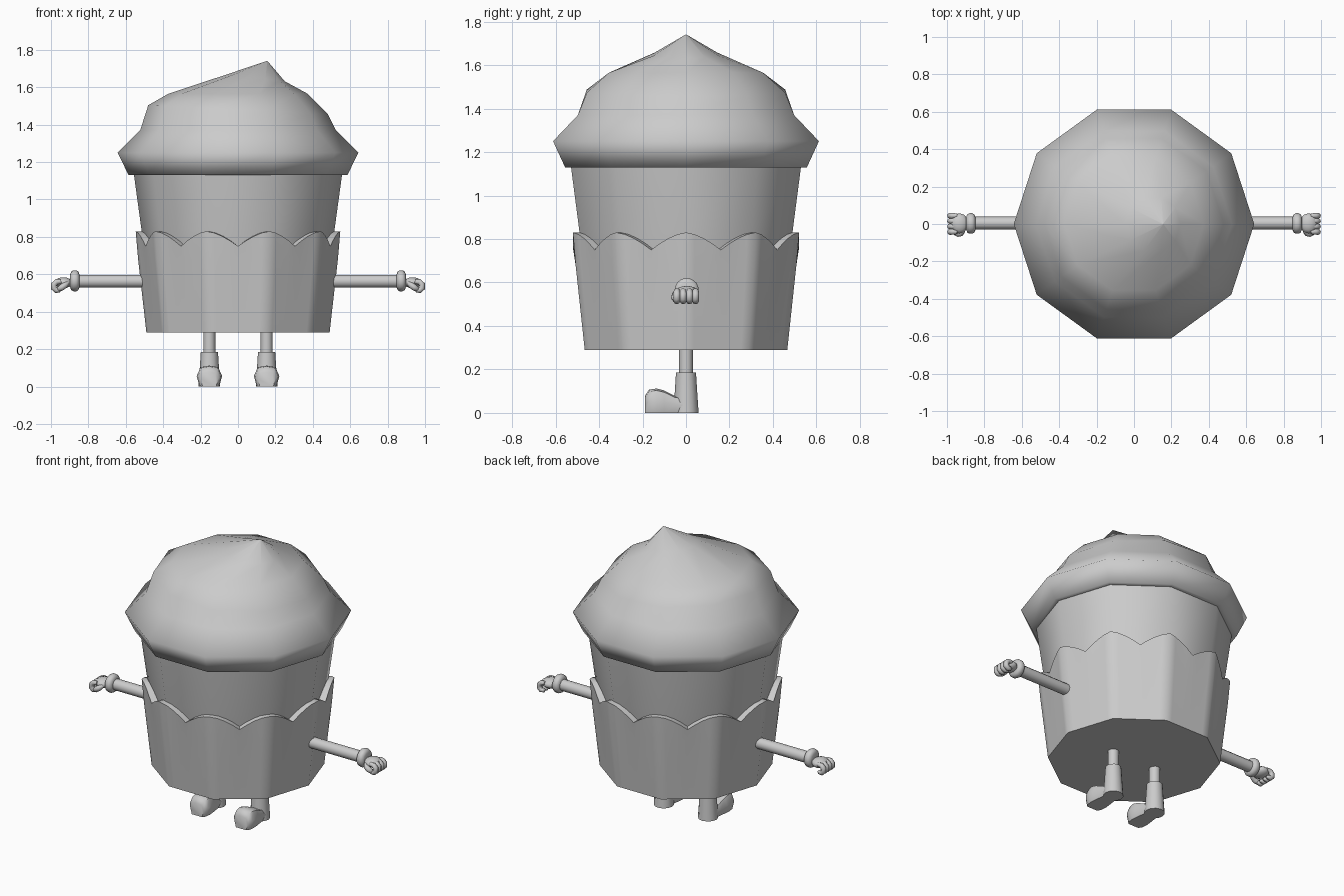
import bpy, bmesh
from math import pi, sin, cos, radians
from mathutils import Vector

if "Cube" in bpy.data.objects:
    bpy.data.objects.remove(bpy.data.objects["Cube"])


def finish(name, bm, angle=50):
    bmesh.ops.recalc_face_normals(bm, faces=bm.faces)
    mesh = bpy.data.meshes.new(name)
    bm.to_mesh(mesh)
    bm.free()
    ob = bpy.data.objects.new(name, mesh)
    bpy.context.collection.objects.link(ob)
    bpy.ops.object.select_all(action='DESELECT')
    ob.select_set(True)
    bpy.context.view_layer.objects.active = ob
    bpy.ops.object.shade_smooth_by_angle(angle=radians(angle))
    return ob


def loft(bm, loops, cap_start=True, cap_end=True):
    """Skin a list of closed loops holding equal point counts."""
    rings = [[bm.verts.new(p) for p in lp] for lp in loops]
    n = len(rings[0])
    for a, b in zip(rings, rings[1:]):
        for i in range(n):
            j = (i + 1) % n
            bm.faces.new((a[i], a[j], b[j], b[i]))
    if cap_start:
        bm.faces.new(rings[0])
    if cap_end:
        bm.faces.new(rings[-1])


def ring(r, z, n=10, cx=0.0, cy=0.0, tilt=0.0):
    return [(cx + r * cos(2 * pi * i / n), cy + r * sin(2 * pi * i / n),
             z + tilt * cos(2 * pi * i / n)) for i in range(n)]


def tube(bm, pts, radii, n=8):
    """Tube along a path in a plane or straight line, with closed ends."""
    pts = [Vector(p) for p in pts]
    loops = []
    for i, p in enumerate(pts):
        d = (pts[min(i + 1, len(pts) - 1)] - pts[max(i - 1, 0)]).normalized()
        ref = Vector((0, 1, 0)) if abs(d.y) < 0.8 else Vector((0, 0, 1))
        u = d.cross(ref).normalized()
        v = d.cross(u)
        loops.append([p + radii[i] * (u * cos(2 * pi * k / n) + v * sin(2 * pi * k / n))
                      for k in range(n)])
    loft(bm, loops)


# Frosting: decagonal rings, leaning toward an off-centre tip
bm = bmesh.new()
loft(bm, [ring(0.55, 1.13), ring(0.585, 1.13), ring(0.643, 1.25), ring(0.523, 1.37),
          ring(0.48, 1.48, tilt=-0.024), ring(0.373, 1.565),
          ring(0.15, 1.652, cx=0.1, tilt=-0.02), ring(0.003, 1.74, cx=0.155)],
     cap_start=False)
finish("frosting", bm, 80)

# Cake body above the wrapper
bm = bmesh.new()
loft(bm, [ring(0.492, 0.70), ring(0.515, 0.83), ring(0.556, 1.13)],
     cap_start=False, cap_end=False)
finish("cake_body", bm)

# Wrapper: decagonal cup, rim scalloped with one peak on each corner
STEPS = 8


def deca(radius_at, height_at):
    pts = []
    for i in range(10 * STEPS):
        k, f = divmod(i, STEPS)
        f /= STEPS
        z = height_at(f)
        a = Vector((cos(k * pi / 5), sin(k * pi / 5), 0))
        b = Vector((cos((k + 1) * pi / 5), sin((k + 1) * pi / 5), 0))
        p = a.lerp(b, f) * radius_at(z)
        pts.append((p.x, p.y, z))
    return pts


def scallop(f):
    d = min(f, 1 - f) * 2
    return 0.83 - 0.08 * d ** 1.6


def outer(z):
    return 0.535 + (min(z, 0.76) - 0.68) * 0.15


bm = bmesh.new()
loft(bm, [deca(lambda z: 0.49, lambda f: 0.29), deca(lambda z: 0.534, lambda f: 0.68),
          deca(outer, scallop),
          deca(lambda z: 0.513 + (z - 0.83) * 0.177, scallop)], cap_end=False)
finish("wrapper", bm)

for s, side in ((1, "left"), (-1, "right")):
    # Arm
    bm = bmesh.new()
    tube(bm, [(s * 0.48, 0.005, 0.563), (s * 0.86, 0.005, 0.563)], [0.034] * 2, 12)
    finish(side + "_arm", bm)

    # Rounded glove cuff
    bm = bmesh.new()
    tube(bm, [(s * x, 0.003, 0.565) for x in (0.848, 0.854, 0.865, 0.88, 0.891, 0.897)],
         [0.036, 0.05, 0.056, 0.056, 0.05, 0.036], 14)
    finish(side + "_cuff", bm)

    # Fist: palm, four curled fingers and a thumb
    bm = bmesh.new()
    palm = bmesh.ops.create_uvsphere(bm, u_segments=12, v_segments=8, radius=1)["verts"]
    for v in palm:
        v.co = Vector((s * (0.933 + 0.048 * v.co.x), 0.003 + 0.054 * v.co.y,
                       0.555 + 0.029 * v.co.z))
    finish(side + "_palm", bm)
    bm = bmesh.new()
    for y in (-0.042, -0.013, 0.016, 0.044):
        tube(bm, [(s * x, y, z) for x, z in ((0.945, 0.562), (0.97, 0.56), (0.984, 0.546),
                                             (0.984, 0.526), (0.972, 0.514), (0.955, 0.516),
                                             (0.948, 0.522))],
             [0.012, 0.015, 0.016, 0.016, 0.015, 0.013, 0.006])
    finish(side + "_fingers", bm)
    bm = bmesh.new()
    tube(bm, [(s * 0.912, -0.036, 0.552), (s * 0.925, -0.05, 0.542),
              (s * 0.942, -0.052, 0.53), (s * 0.957, -0.047, 0.521),
              (s * 0.964, -0.044, 0.517)],
         [0.012, 0.016, 0.017, 0.014, 0.006])
    finish(side + "_thumb", bm)

    # Leg
    cx = s * 0.153
    bm = bmesh.new()
    loft(bm, [ring(0.032, z, 12, cx) for z in (0.17, 0.30)])
    finish(side + "_leg", bm)

    # Boot shaft
    bm = bmesh.new()
    loft(bm, [ring(0.058, 0, 12, cx), ring(0.052, 0.09, 12, cx), ring(0.046, 0.185, 12, cx)])
    finish(side + "_boot_shaft", bm)

    # Boot toe: cross-sections along y (y, half width, height)
    bm = bmesh.new()
    shape = ((-0.78, 0), (-1, 0.5), (-0.7, 0.92), (0, 1), (0.7, 0.92), (1, 0.5), (0.78, 0))
    loft(bm, [[(cx + w * a, y, h * b) for a, b in shape]
              for y, w, h in ((0.01, 0.05, 0.07), (-0.05, 0.055, 0.077), (-0.10, 0.064, 0.103),
                              (-0.135, 0.068, 0.112), (-0.17, 0.062, 0.107),
                              (-0.188, 0.046, 0.08))])
    finish(side + "_boot_toe", bm)
